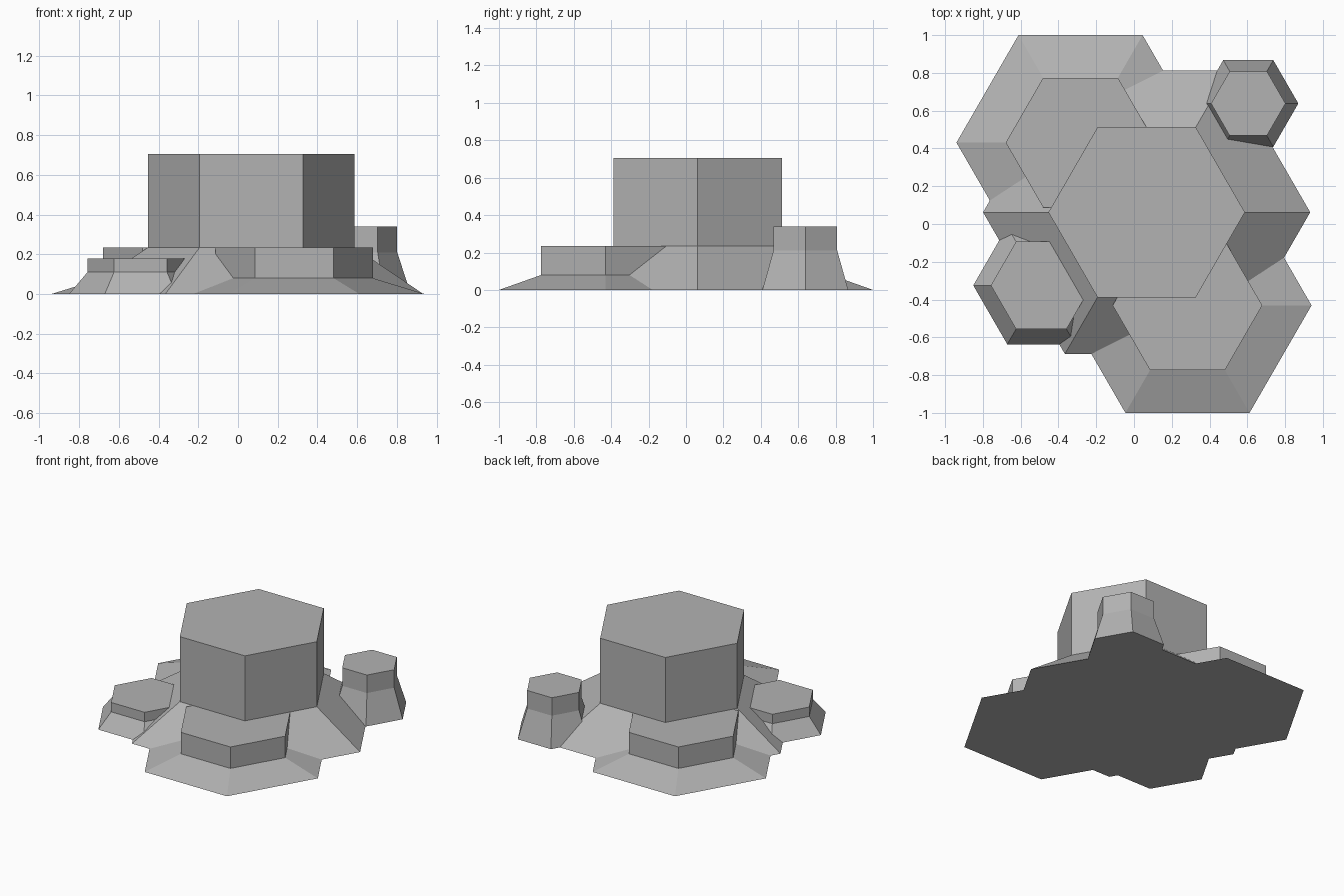
import bpy, bmesh, math

if "Cube" in bpy.data.objects:
    bpy.data.objects.remove(bpy.data.objects["Cube"])

# Dark grey stone
stone = bpy.data.materials.new("stone")
stone.diffuse_color = (0.45, 0.45, 0.45, 1)
stone.use_nodes = True
stone.node_tree.nodes["Principled BSDF"].inputs["Base Color"].default_value = stone.diffuse_color


def hex_column(name, x, y, base_r, top_r, flare_z, top_z):
    """Closed hexagonal column with a flared skirt at its foot."""
    bm = bmesh.new()
    rings = []
    for r, z in ((base_r, 0), (top_r, flare_z), (top_r, top_z)):
        rings.append([bm.verts.new((r * math.cos(i * math.pi / 3),
                                    r * math.sin(i * math.pi / 3), z))
                      for i in range(6)])
    for low, high in zip(rings, rings[1:]):
        for i in range(6):
            j = (i + 1) % 6
            bm.faces.new((low[i], low[j], high[j], high[i]))
    bm.faces.new(rings[0][::-1])
    bm.faces.new(rings[-1])
    mesh = bpy.data.meshes.new(name)
    bm.to_mesh(mesh)
    bm.free()
    mesh.materials.append(stone)
    obj = bpy.data.objects.new(name, mesh)
    obj.location = (x, y, 0)
    bpy.context.collection.objects.link(obj)
    return obj


# Tall central column
hex_column("main_column", 0.067, 0.062, 0.866, 0.52, 0.235, 0.705)

# Two low, wide columns on opposite sides
hex_column("back_left_column", -0.283, 0.431, 0.657, 0.396, 0.08, 0.235)
hex_column("front_right_column", 0.283, -0.431, 0.657, 0.396, 0.08, 0.235)

# Small columns filling the other two corners
hex_column("back_right_column", 0.605, 0.638, 0.265, 0.197, 0.21, 0.34)
hex_column("front_left_column", -0.491, -0.325, 0.36, 0.267, 0.11, 0.178)
